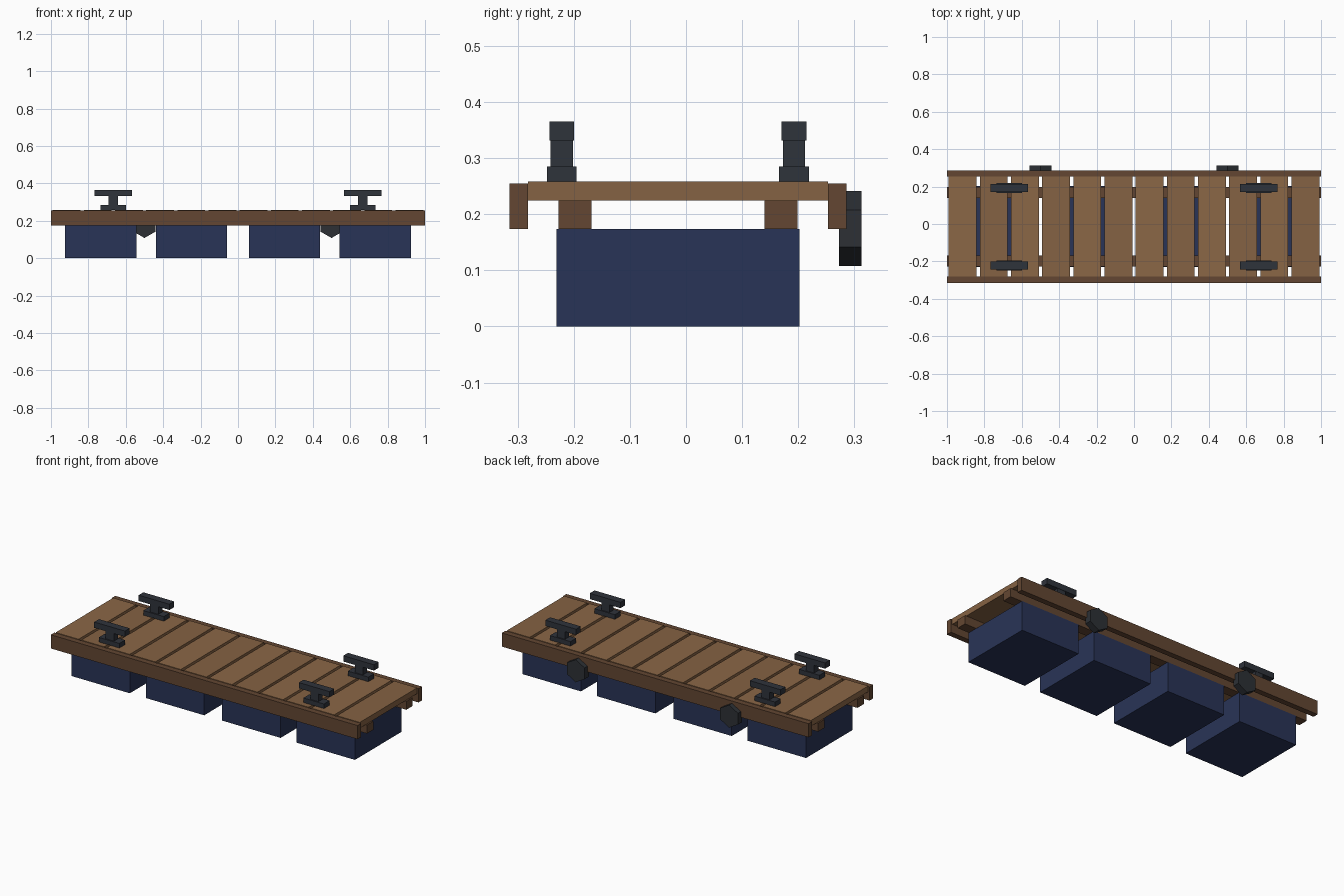
import bpy
import math

if "Cube" in bpy.data.objects:
    bpy.data.objects.remove(bpy.data.objects["Cube"])


def material(name, color):
    m = bpy.data.materials.new(name)
    m.diffuse_color = (*color, 1)
    m.use_nodes = True
    m.node_tree.nodes["Principled BSDF"].inputs["Base Color"].default_value = m.diffuse_color
    return m


PLANK_A = material("plank_wood", (0.26, 0.135, 0.062))
PLANK_B = material("plank_wood_dark", (0.235, 0.122, 0.056))
BEAM = material("beam_wood", (0.125, 0.062, 0.032))
FLOAT = material("float_blue", (0.022, 0.034, 0.095))
IRON = material("iron", (0.028, 0.033, 0.044))
RUBBER = material("rubber", (0.026, 0.030, 0.036))


def box(name, x, y, z, mat):
    """Box from (min, max) ranges on each axis."""
    center = [(a + b) / 2 for a, b in (x, y, z)]
    bpy.ops.mesh.primitive_cube_add(size=1, location=center)
    ob = bpy.context.object
    ob.name = name
    ob.scale = [b - a for a, b in (x, y, z)]
    bpy.ops.object.transform_apply(location=False, rotation=False, scale=True)
    ob.data.materials.append(mat)
    return ob


def around(c, size):
    return (c - size / 2, c + size / 2)


# Float blocks under the deck
for x in (-0.734, -0.249, 0.249, 0.734):
    box("float", around(x, 0.381), (-0.231, 0.202), (0, 0.174), FLOAT)

# Joists and side fascia boards
for y in (-0.198, 0.169):
    box("joist", (-1, 1), around(y, 0.059), (0.174, 0.224), BEAM)
for y in (-0.298, 0.2695):
    box("fascia", (-1, 1), around(y, 0.033), (0.174, 0.2545), BEAM)

# Deck planks
for i in range(12):
    x = -1 + (i + 0.5) / 6
    box("deck_plank", around(x, 0.149), (-0.2815, 0.253), (0.224, 0.258),
        PLANK_B if i % 2 else PLANK_A)

# Mooring cleats: base, stem and crossbar
for x in (-0.667, 0.667):
    for y in (-0.2215, 0.1925):
        box("cleat_base", around(x, 0.134), around(y, 0.053), (0.258, 0.285), IRON)
        box("cleat_stem", around(x, 0.053), around(y, 0.04), (0.285, 0.331), IRON)
        box("cleat_bar", around(x, 0.2), around(y, 0.044), (0.331, 0.365), IRON)

# Hexagonal bumpers on the back side, corner pointing up
for x in (-0.5, 0.5):
    bpy.ops.mesh.primitive_cylinder_add(
        vertices=6, radius=0.0667, depth=0.04,
        location=(x, 0.293, 0.1745), rotation=(math.pi / 2, 0, 0))
    ob = bpy.context.object
    ob.name = "bumper"
    ob.data.materials.append(RUBBER)
